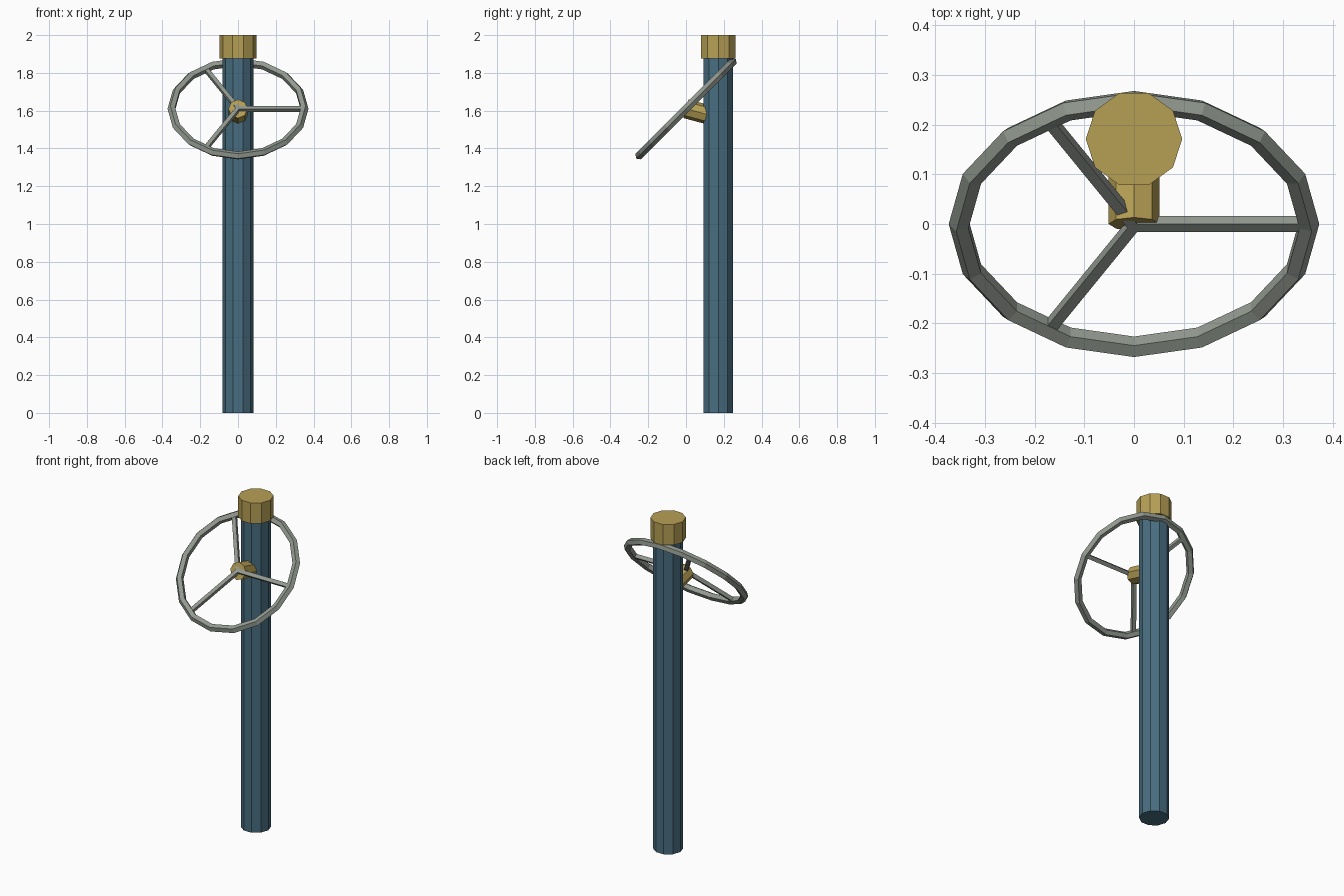
import bpy
from math import radians, cos, sin
from mathutils import Matrix, Vector

old = bpy.data.objects.get("Cube")
if old:
    bpy.data.objects.remove(old, do_unlink=True)


def material(name, rgb):
    mat = bpy.data.materials.new(name)
    mat.use_nodes = True
    mat.diffuse_color = (*rgb, 1)
    mat.node_tree.nodes["Principled BSDF"].inputs["Base Color"].default_value = (*rgb, 1)
    return mat


blue = material("steel blue", (0.065, 0.155, 0.22))
brass = material("brass", (0.47, 0.35, 0.09))
grey = material("iron grey", (0.29, 0.32, 0.28))


def finish(name, mat):
    obj = bpy.context.object
    obj.name = name
    obj.data.materials.append(mat)
    return obj


def cylinder(name, mat, sides, radius, start, end, turn=0):
    """Flat-sided cylinder between two points."""
    start, end = Vector(start), Vector(end)
    axis = end - start
    bpy.ops.mesh.primitive_cylinder_add(vertices=sides, radius=radius, depth=axis.length)
    obj = finish(name, mat)
    aim = axis.to_track_quat('Z', 'Y').to_matrix().to_4x4()
    obj.matrix_world = (Matrix.Translation((start + end) / 2) @ aim
                        @ Matrix.Rotation(radians(turn), 4, 'Z'))
    return obj


# Post and its collar cap
post_y, collar_z = 0.171, 1.875
cylinder("post", blue, 10, 0.083, (0, post_y, 0), (0, post_y, collar_z), 90)
cylinder("cap", brass, 10, 0.097, (0, post_y, collar_z), (0, post_y, 2), 90)

# Hub sloping gently down into the post
centre = Vector((0, 0, 1.61))
slope = radians(15)
cylinder("hub", brass, 8, 0.051, centre,
         centre + 0.13 * Vector((0, cos(slope), -sin(slope))))

# Wheel rim, tilted back
wheel = Matrix.Translation(centre) @ Matrix.Rotation(radians(45), 4, 'X')
rim_radius = 0.351
bpy.ops.mesh.primitive_torus_add(major_segments=16, minor_segments=5,
                                 major_radius=rim_radius, minor_radius=0.022)
finish("rim", grey).matrix_world = wheel

# Three square spokes in the plane of the wheel
length, width = 0.346, 0.0225
for i in range(3):
    bpy.ops.mesh.primitive_cube_add(size=1)
    spoke = finish(f"spoke_{i + 1}", grey)
    spoke.data.transform(Matrix.Translation((length / 2, 0, 0))
                         @ Matrix.Diagonal((length, width, width, 1)))
    spoke.matrix_world = wheel @ Matrix.Rotation(radians(120 * i), 4, 'Z')
